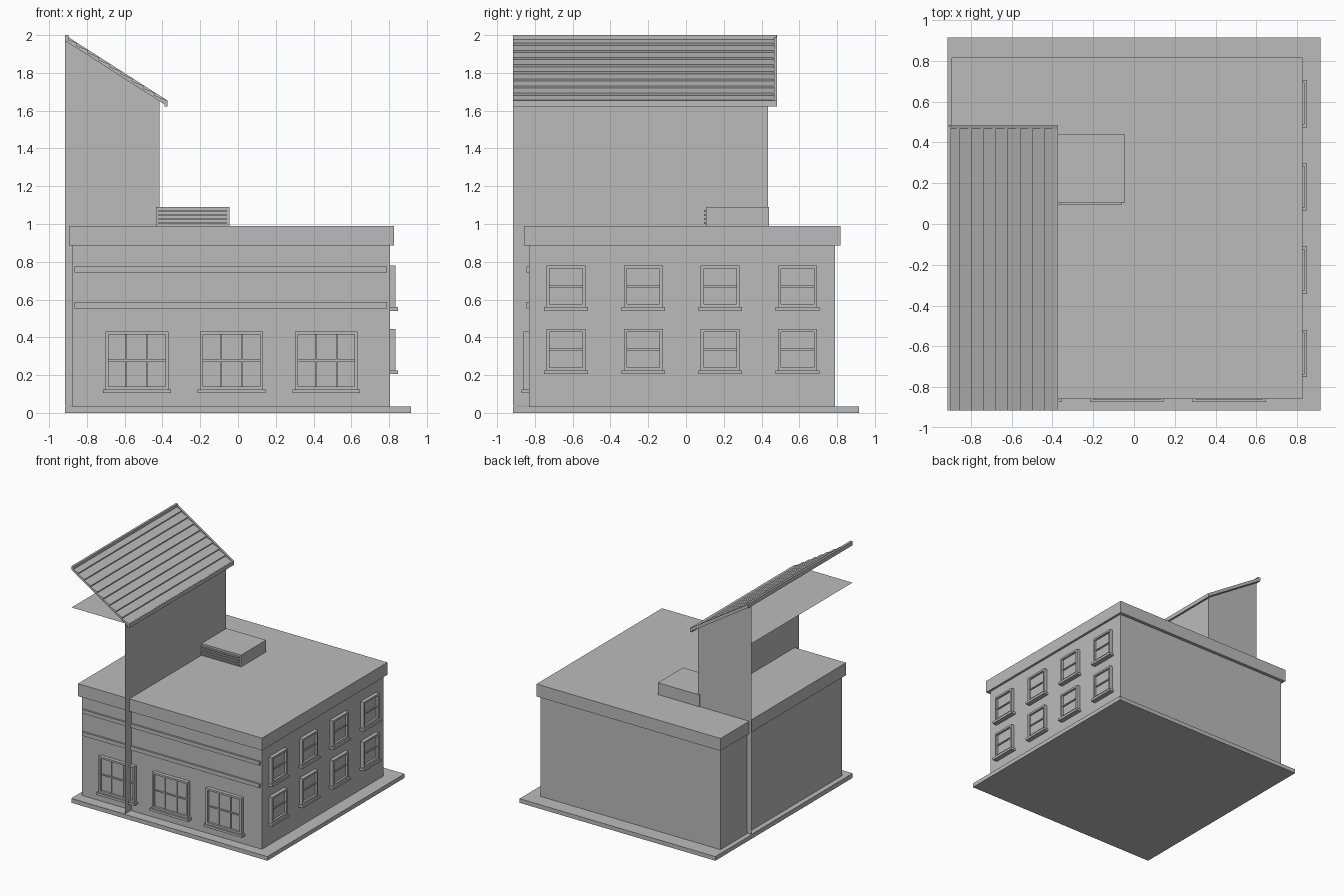
import bpy, bmesh
from mathutils import Vector

old = bpy.data.objects.get("Cube")
if old:
    bpy.data.objects.remove(old, do_unlink=True)

grey = bpy.data.materials.new("plain_grey")
grey.use_nodes = True
grey.diffuse_color = (0.5, 0.5, 0.5, 1)
grey.node_tree.nodes["Principled BSDF"].inputs["Base Color"].default_value = (0.5, 0.5, 0.5, 1)


def finish(name, bm):
    mesh = bpy.data.meshes.new(name)
    bm.to_mesh(mesh)
    bm.free()
    mesh.materials.append(grey)
    obj = bpy.data.objects.new(name, mesh)
    bpy.context.collection.objects.link(obj)
    return obj


def add_box(bm, lo, hi):
    lo, hi = Vector(lo), Vector(hi)
    verts = bmesh.ops.create_cube(bm, size=1)["verts"]
    for v in verts:
        v.co = (lo + hi) / 2 + v.co * (hi - lo)


def box(name, lo, hi):
    bm = bmesh.new()
    add_box(bm, lo, hi)
    return finish(name, bm)


def sheet(name, *points):
    bm = bmesh.new()
    bm.faces.new([bm.verts.new(p) for p in points])
    return finish(name, bm)


def extrude_y(name, profile, y0, y1):
    """Closed x-z outline swept along y."""
    bm = bmesh.new()
    face = bm.faces.new([bm.verts.new((x, y0, z)) for x, z in profile])
    new = bmesh.ops.extrude_face_region(bm, geom=[face])["geom"]
    for v in new:
        if isinstance(v, bmesh.types.BMVert):
            v.co.y = y1
    bmesh.ops.recalc_face_normals(bm, faces=bm.faces)
    return finish(name, bm)


def window(name, width, height, columns, place, turn):
    """Frame, bars and sill, built facing -y around the bottom centre."""
    bm = bmesh.new()
    h, t = width / 2, 0.016
    for s in (-1, 1):
        a, b = sorted((s * h, s * (h - t)))
        add_box(bm, (a, -0.03, 0), (b, 0.01, height))
    for z in (0, height - t):
        add_box(bm, (t - h, -0.03, z), (h - t, 0.01, z + t))
    # glass, crossbar and upright bars
    add_box(bm, (t - h, -0.012, t), (h - t, 0.01, height - t))
    add_box(bm, (t - h, -0.022, height / 2 - 0.005), (h - t, -0.01, height / 2 + 0.005))
    for i in range(1, columns):
        x = -h + width * i / columns
        add_box(bm, (x - 0.004, -0.02, t), (x + 0.004, -0.01, height - t))
    # sill
    add_box(bm, (-h - 0.013, -0.042, -0.02), (h + 0.013, 0.01, 0))
    obj = finish(name, bm)
    obj.location = place
    obj.rotation_euler.z = turn


# Ground slab and main block
box("base_slab", (-0.915, -0.915, 0), (0.915, 0.915, 0.035))
box("main_walls", (-0.875, -0.83, 0.035), (0.805, 0.79, 0.9))
box("roof_cornice", (-0.895, -0.858, 0.885), (0.825, 0.817, 0.99))
for name, z, depth in (("lower_band", 0.553, 0.033), ("upper_band", 0.743, 0.032)):
    box(name, (-0.865, -0.845, z), (0.79, -0.82, z + depth))

# Windows
for i, x in enumerate((-0.535, -0.035, 0.467)):
    window(f"front_window_{i + 1}", 0.333, 0.305, 3, (x, -0.83, 0.125), 0)
for floor, z in (("lower", 0.225), ("upper", 0.56)):
    for i, y in enumerate((-0.635, -0.226, 0.181, 0.59)):
        window(f"side_{floor}_window_{i + 1}", 0.206, 0.22, 1, (0.805, y, z), 1.5708)

# Tower: two thin walls, gable, floor and ceiling, open on the other sides
x0, x1, y0, y1, z0, z1, peak = -0.915, -0.415, -0.915, 0.435, 0.04, 1.65, 1.97
sheet("tower_side_wall", (x1, y0, z0), (x1, y1, z0), (x1, y1, z1), (x1, y0, z1))
sheet("tower_back_wall", (x1, y1, z0), (x0, y1, z0), (x0, y1, z1), (x1, y1, z1))
sheet("tower_gable", (x1, y1, z1), (x0, y1, z1), (x0, y1, peak))
for name, z in (("tower_floor", z0), ("tower_ceiling", z1)):
    sheet(name, (x0, y0, z), (x1, y0, z), (x1, y1, z), (x0, y1, z))

# Sloping roof of lapped boards
slope, boards, eave = 0.64, 9, -0.385
step = (eave - x0) / boards
outline = [(x0, peak)]
for i in range(boards):
    a, b = x0 + i * step, x0 + (i + 1) * step
    outline.append((a, 1.983 - slope * (a - x0)))
    outline.append((b + 0.004, 1.995 - slope * (b - x0)))
outline.append((eave, peak - slope * (eave - x0)))
extrude_y("roof_boards", outline, y0, 0.47)

# Roof trim: ridge, eave and back edge
box("ridge_trim", (x0, y0, 1.965), (x0 + 0.018, 0.478, 2.0))
box("eave_trim", (-0.39, y0, 1.622), (-0.373, 0.478, 1.655))
drop = slope * (-0.373 - x0)
extrude_y("barge_trim", [(x0, 1.97), (x0, 2.0), (-0.373, 2.0 - drop), (-0.373, 1.97 - drop)],
          0.465, 0.482)

# Rooftop unit with louvres
box("rooftop_unit", (-0.435, 0.105, 0.98), (-0.045, 0.44, 1.09))
bm = bmesh.new()
for i in range(4):
    z = 1.0 + i * 0.021
    add_box(bm, (-0.42, 0.095, z), (-0.06, 0.11, z + 0.011))
finish("unit_louvres", bm)
